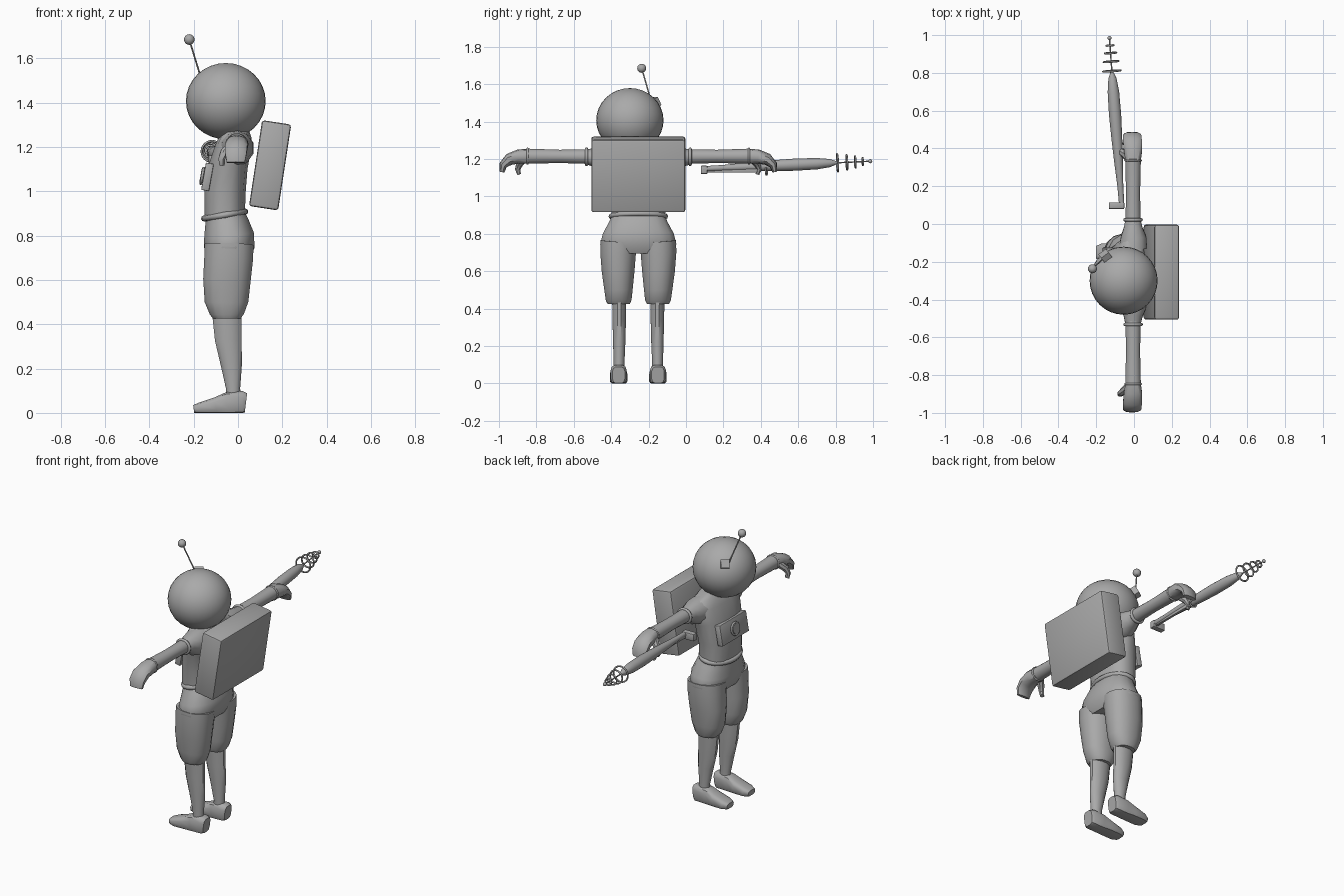
import bpy, bmesh, math
from mathutils import Vector, Matrix

if "Cube" in bpy.data.objects:
    bpy.data.objects.remove(bpy.data.objects["Cube"])

MID = -0.255  # y of the figure's plane of symmetry; it faces -x
X, Y, Z = Vector((1, 0, 0)), Vector((0, 1, 0)), Vector((0, 0, 1))
grey = bpy.data.materials.new("suit_grey")
grey.diffuse_color = (0.4, 0.4, 0.4, 1)
grey.use_nodes = True
grey.node_tree.nodes["Principled BSDF"].inputs["Base Color"].default_value = grey.diffuse_color


def finish(name, bm, angle=40, floor=False):
    if floor:
        for v in bm.verts:
            v.co.z = max(v.co.z, 0)
    bmesh.ops.recalc_face_normals(bm, faces=bm.faces)
    me = bpy.data.meshes.new(name)
    bm.to_mesh(me)
    bm.free()
    me.materials.append(grey)
    ob = bpy.data.objects.new(name, me)
    bpy.context.collection.objects.link(ob)
    bpy.ops.object.select_all(action='DESELECT')
    ob.select_set(True)
    bpy.context.view_layer.objects.active = ob
    bpy.ops.object.shade_smooth_by_angle(angle=math.radians(angle))
    return ob


def loft(name, rings, ref=X, n=16, power=1.0, angle=40, floor=False):
    """Skin ellipses (x, y, z, radius along ref, other radius) along a path."""
    bm = bmesh.new()
    pts = [Vector(r[:3]) for r in rings]
    loops = []
    for i, r in enumerate(rings):
        t = (pts[min(i + 1, len(pts) - 1)] - pts[max(i - 1, 0)]).normalized()
        u = (ref - t * ref.dot(t)).normalized()
        w = t.cross(u)
        loop = []
        for k in range(n):
            a = 2 * math.pi * (k + 0.5) / n
            c, s = math.cos(a), math.sin(a)
            c = math.copysign(abs(c) ** power, c)
            s = math.copysign(abs(s) ** power, s)
            loop.append(bm.verts.new(pts[i] + u * c * r[3] + w * s * r[4]))
        loops.append(loop)
    for a, b in zip(loops, loops[1:]):
        for k in range(n):
            bm.faces.new((a[k], a[(k + 1) % n], b[(k + 1) % n], b[k]))
    bm.faces.new(loops[0])
    bm.faces.new(loops[-1])
    return finish(name, bm, angle, floor)


def box(name, pos, size, rot=Matrix(), bevel=0.0):
    bm = bmesh.new()
    bmesh.ops.create_cube(bm, size=1, matrix=Matrix.Translation(pos) @ rot.to_4x4() @ Matrix.Diagonal((*size, 1)))
    if bevel:
        bmesh.ops.bevel(bm, geom=bm.edges[:], offset=bevel, segments=2, affect='EDGES', profile=0.5)
    return finish(name, bm, 30)


def ball(name, pos, radii, seg=16):
    bm = bmesh.new()
    bmesh.ops.create_uvsphere(bm, u_segments=seg, v_segments=seg // 2, radius=1,
                              matrix=Matrix.Translation(pos) @ Matrix.Diagonal((*radii, 1)))
    return finish(name, bm, 60)


def rod(name, a, b, r, n=8):
    return loft(name, [(*a, r, r), (*b, r, r)], ref=Y if abs((Vector(b) - Vector(a)).normalized().x) > 0.8 else X, n=n)


def ring(name, pos, axis, ra, rb, tube, n=24):
    """Elliptical hoop around an axis; ra lies along x, rb along the third axis."""
    bm = bmesh.new()
    t = Vector(axis).normalized()
    u = (X - t * X.dot(t)).normalized()
    w = t.cross(u)
    g = []
    for i in range(n):
        a = 2 * math.pi * i / n
        row = []
        for j in range(8):
            b = 2 * math.pi * j / 8
            k = tube * math.cos(b)
            row.append(bm.verts.new(Vector(pos) + u * (ra + k) * math.cos(a) + w * (rb + k) * math.sin(a)
                                    + t * tube * math.sin(b)))
        g.append(row)
    for i in range(n):
        for j in range(8):
            i2, j2 = (i + 1) % n, (j + 1) % 8
            bm.faces.new((g[i][j], g[i2][j], g[i2][j2], g[i][j2]))
    return finish(name, bm, 60)


# Torso, belt and hips
loft("torso", [(-0.06, MID, 0.88, 0.092, 0.145), (-0.058, MID, 1.0, 0.094, 0.15),
               (-0.042, MID, 1.12, 0.088, 0.175), (-0.02, MID, 1.2, 0.082, 0.195),
               (-0.005, MID, 1.255, 0.07, 0.18), (0.0, MID, 1.285, 0.05, 0.10)], power=0.8)
ring("belt", (-0.06, MID, 0.893), (-0.17, 0, 1), 0.094, 0.145, 0.014)
loft("hips", [(-0.042, MID, 0.70, 0.095, 0.185), (-0.04, MID, 0.745, 0.116, 0.207),
              (-0.04, MID, 0.80, 0.115, 0.192), (-0.052, MID, 0.86, 0.1, 0.158),
              (-0.058, MID, 0.89, 0.09, 0.145)], power=0.85)

for s, side in ((1, "left"), (-1, "right")):
    def at(d):
        return MID + s * d

    # Baggy trouser leg, calf and boot
    loft(side + "_trouser_leg", [
        (-0.05, at(0.105), 0.425, 0.062, 0.060), (-0.05, at(0.105), 0.445, 0.078, 0.070),
        (-0.052, at(0.106), 0.50, 0.100, 0.077), (-0.05, at(0.108), 0.60, 0.109, 0.089),
        (-0.042, at(0.108), 0.70, 0.112, 0.097), (-0.04, at(0.104), 0.76, 0.112, 0.1)], power=0.9)
    loft(side + "_calf", [
        (-0.022, at(0.103), 0.06, 0.036, 0.03), (-0.022, at(0.103), 0.11, 0.033, 0.030),
        (-0.03, at(0.102), 0.22, 0.05, 0.034), (-0.044, at(0.102), 0.33, 0.062, 0.037),
        (-0.05, at(0.102), 0.44, 0.068, 0.039)], n=12)
    loft(side + "_boot", [
        (0.036, at(0.105), 0.045, 0.034, 0.045), (0.02, at(0.105), 0.047, 0.044, 0.053),
        (-0.05, at(0.105), 0.043, 0.044, 0.051), (-0.10, at(0.105), 0.033, 0.048, 0.038),
        (-0.17, at(0.105), 0.022, 0.048, 0.026), (-0.20, at(0.105), 0.018, 0.034, 0.018)],
        ref=Y, n=12, power=0.6, floor=True)
    # Shoulder, cuffs and sleeve
    loft(side + "_shoulder", [
        (-0.005, at(0.13), 1.195, 0.078, 0.082), (-0.002, at(0.19), 1.20, 0.07, 0.072),
        (-0.005, at(0.235), 1.21, 0.052, 0.05), (-0.005, at(0.27), 1.21, 0.044, 0.042)], n=10)
    ring(side + "_shoulder_cuff", (-0.005, at(0.277), 1.212), Y, 0.043, 0.041, 0.009)
    loft(side + "_sleeve", [
        (-0.005, at(0.26), 1.213, 0.041, 0.040), (-0.005, at(0.42), 1.214, 0.038, 0.036),
        (-0.005, at(0.59), 1.215, 0.042, 0.041)])
    ring(side + "_wrist_cuff", (-0.005, at(0.592), 1.215), Y, 0.041, 0.040, 0.006)
    # Glove with curled fingers and thumb
    loft(side + "_glove", [
        (-0.005, at(0.585), 1.215, 0.042, 0.04), (-0.005, at(0.64), 1.213, 0.05, 0.038),
        (-0.008, at(0.69), 1.198, 0.052, 0.032), (-0.01, at(0.722), 1.168, 0.05, 0.022),
        (-0.01, at(0.73), 1.13, 0.042, 0.013)], n=10, power=0.8)
    loft(side + "_thumb", [
        (-0.03, at(0.61), 1.205, 0.025, 0.022), (-0.062, at(0.635), 1.175, 0.02, 0.02),
        (-0.074, at(0.645), 1.145, 0.015, 0.016), (-0.072, at(0.637), 1.118, 0.011, 0.013)], ref=Y, n=8)

# Helmet with antenna
ball("helmet", (-0.055, -0.30, 1.407), (0.18, 0.18, 0.172), 32)
out = Vector((-0.1, 0.135, 0.095)).normalized()
box("antenna_base", (-0.152, -0.168, 1.502), (0.05, 0.05, 0.035), out.to_track_quat('Z', 'Y').to_matrix())
rod("antenna_rod", (-0.165, -0.185, 1.505), (-0.22, -0.237, 1.685), 0.004)
ball("antenna_ball", (-0.22, -0.237, 1.685), (0.024,) * 3)

# Backpack, leaning with its top away from the back
lean = Matrix.Rotation(math.radians(8.7), 3, 'Y')
box("backpack", (0.145, MID, 1.1175), (0.133, 0.503, 0.392), lean, 0.012)

# Chest panel with a round dial
tilt = Matrix.Rotation(math.radians(10), 3, 'Y')
box("chest_panel", (-0.138, MID, 1.065), (0.036, 0.26, 0.125), tilt, 0.004)
face = tilt @ -X
c = Vector((-0.138, MID, 1.065))
rod("chest_dial", c, c + face * 0.032, 0.032, 16)
ring("chest_dial_rim", c + face * 0.024, face + Z * 0.001, 0.036, 0.036, 0.006)

# Ray blaster: tapering barrel, hoops, tip, butt and trigger
def gun(y):
    f = (y - 0.1) / 0.885
    return Vector((-0.065 - 0.065 * f, y, 1.148 + 0.04 * f))

loft("blaster_barrel", [(*gun(y), r, r) for y, r in (
    (0.09, 0.014), (0.20, 0.016), (0.32, 0.023), (0.45, 0.029), (0.58, 0.033),
    (0.70, 0.031), (0.77, 0.022), (0.80, 0.010), (0.81, 0.006))])
rod("blaster_spike", gun(0.79), gun(0.985), 0.004)
aim = gun(1) - gun(0)
for i, (y, r) in enumerate(((0.81, 0.047), (0.86, 0.04), (0.905, 0.031), (0.945, 0.02))):
    ring("blaster_hoop_%d" % (i + 1), gun(y), aim, r, r, 0.005)
ball("blaster_tip", gun(0.985), (0.011,) * 3)
box("blaster_butt", (-0.092, 0.097, 1.142), (0.082, 0.036, 0.045), bevel=0.006)
box("blaster_grip", (-0.07, 0.25, 1.138), (0.016, 0.30, 0.02), bevel=0.003)
ring("blaster_trigger_guard", (-0.075, 0.43, 1.135), X * 0.2 + Z * 0.01 + Y, 0.02, 0.02, 0.005)
